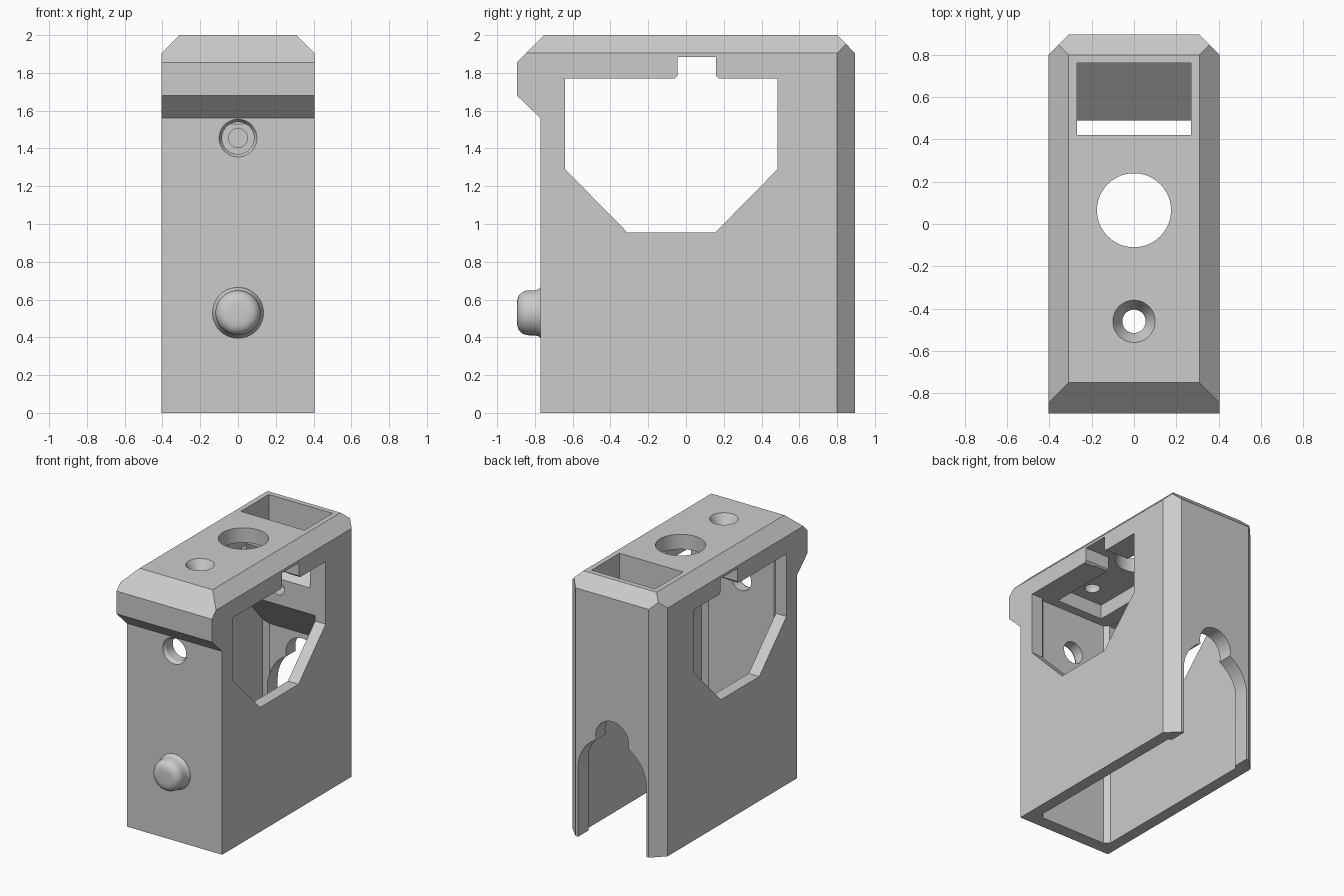
import bpy, bmesh, math
from mathutils import Matrix, Vector

cube = bpy.data.objects.get("Cube")
if cube:
    bpy.data.objects.remove(cube, do_unlink=True)

grey = bpy.data.materials.new("light_grey")
grey.use_nodes = True
grey.diffuse_color = (0.6, 0.6, 0.6, 1)
grey.node_tree.nodes["Principled BSDF"].inputs["Base Color"].default_value = (0.6, 0.6, 0.6, 1)


def finish(name, bm):
    bmesh.ops.recalc_face_normals(bm, faces=bm.faces)
    mesh = bpy.data.meshes.new(name)
    bm.to_mesh(mesh)
    bm.free()
    mesh.materials.append(grey)
    ob = bpy.data.objects.new(name, mesh)
    bpy.context.collection.objects.link(ob)
    return ob


def side_prism(name, profile, half, chamfers=()):
    """Extrude a (y, z) profile across x, then slice off mirrored chamfers."""
    bm = bmesh.new()
    face = bm.faces.new([bm.verts.new((-half, y, z)) for y, z in profile])
    ext = bmesh.ops.extrude_face_region(bm, geom=[face])
    moved = [v for v in ext["geom"] if isinstance(v, bmesh.types.BMVert)]
    bmesh.ops.translate(bm, verts=moved, vec=(2 * half, 0, 0))
    bmesh.ops.recalc_face_normals(bm, faces=bm.faces)
    for point, normal in chamfers:
        for side in (-1, 1):
            flip = Vector((side, 1, 1))
            bmesh.ops.bisect_plane(bm, geom=bm.verts[:] + bm.edges[:] + bm.faces[:],
                                   plane_co=Vector(point) * flip,
                                   plane_no=Vector(normal) * flip, clear_outer=True)
            rim = [e for e in bm.edges if e.is_boundary]
            bmesh.ops.holes_fill(bm, edges=rim, sides=0)
    return finish(name, bm)


def box(name, lo, hi):
    return side_prism(name, [(lo[1], lo[2]), (hi[1], lo[2]), (hi[1], hi[2]), (lo[1], hi[2])], hi[0])


def lathe(name, profile, centre, axis):
    """Closed turned solid from (radius, offset) pairs, along y or z."""
    bm = bmesh.new()
    n = 48
    rings = []
    for r, h in profile:
        rings.append([bm.verts.new((r * math.cos(math.tau * i / n),
                                    r * math.sin(math.tau * i / n), h)) for i in range(n)])
    for a, b in zip(rings, rings[1:]):
        for i in range(n):
            j = (i + 1) % n
            bm.faces.new((a[i], a[j], b[j], b[i]))
    bm.faces.new(rings[0])
    bm.faces.new(rings[-1])
    if axis == "y":
        bm.transform(Matrix.Rotation(-math.pi / 2, 4, "X"))
    bm.transform(Matrix.Translation(centre))
    return finish(name, bm)


def cut(target, cutter):
    cutter.hide_render = True
    mod = target.modifiers.new("cut", "BOOLEAN")
    mod.operation = "DIFFERENCE"
    mod.solver = "EXACT"
    mod.object = cutter
    bpy.context.view_layer.objects.active = target
    bpy.ops.object.modifier_apply(modifier=mod.name)
    bpy.data.objects.remove(cutter, do_unlink=True)


# Housing with front lip and chamfered top and back edges
body = side_prism("housing", [(-.77, 0), (-.77, 1.56), (-.895, 1.68), (-.895, 1.855),
                              (-.75, 2), (.8, 2), (.895, 1.905), (.895, 0)], .405,
                  [((.405, 0, 1.905), (1, 0, 1)), ((.405, .8, 0), (1, 1, 0))])

# Inner cavity, open below, with a sloped ledge at the back
cut(body, side_prism("cavity", [(-.67, -.1), (.78, -.1), (.78, 1.0), (.49, 1.33),
                                (.49, 1.775), (-.67, 1.775)], .315,
                     [((.315, -.635, 0), (1, -1, 0)), ((.315, .745, 0), (1, 1, 0))]))

# Side windows with the notch in the upper edge
cut(body, side_prism("window", [(-.64, 1.29), (-.31, .955), (.155, .955), (.485, 1.29),
                                (.485, 1.77), (.175, 1.77), (.16, 1.785), (.16, 1.885),
                                (-.045, 1.885), (-.045, 1.785), (-.06, 1.77), (-.64, 1.77)], .6))

# Ceiling recess and top slot with its ramp
cut(body, box("ceiling_recess", (-.2, -.6, 1.7), (.2, .4, 1.886)))
cut(body, side_prism("slot", [(.42, 2.1), (.76, 2.1), (.76, 1.77), (.49, 1.53), (.42, 1.53)], .27))

# Holes in the top
cut(body, lathe("large_hole", [(.175, -.3), (.175, .3)], (0, .065, 2), "z"))
cut(body, lathe("screw_hole", [(.055, -.3), (.055, -.08), (.1, 0), (.1, .1)], (0, -.46, 2), "z"))

# Front hole and the blind hole in the rear ledge
cut(body, lathe("front_hole", [(.1, -.1), (.1, 0), (.085, .025), (.085, .2)], (0, -.77, 1.455), "y"))
cut(body, lathe("blind_hole", [(.05, -.1), (.05, .1)], (0, .49, 1.455), "y"))

# Arched doorway in the back
cut(body, lathe("arch_top", [(.14, -.2), (.14, .2)], (0, .88, .82), "y"))
cut(body, lathe("arch", [(.29, -.2), (.29, .2)], (0, .88, .53), "y"))
cut(body, box("doorway", (-.29, .68, -.1), (.29, 1.08, .53)))

# Rounded front button with flared foot
button = lathe("front_button", [(.135, .02), (.135, 0), (.124, -.012), (.119, -.03), (.119, -.065),
                                (.115, -.085), (.105, -.103), (.09, -.116), (.07, -.123),
                                (.045, -.125)], (0, -.77, .53), "y")

for ob, angle in ((body, 25), (button, 50)):
    bpy.ops.object.select_all(action="DESELECT")
    ob.select_set(True)
    bpy.context.view_layer.objects.active = ob
    bpy.ops.object.shade_smooth_by_angle(angle=math.radians(angle))
